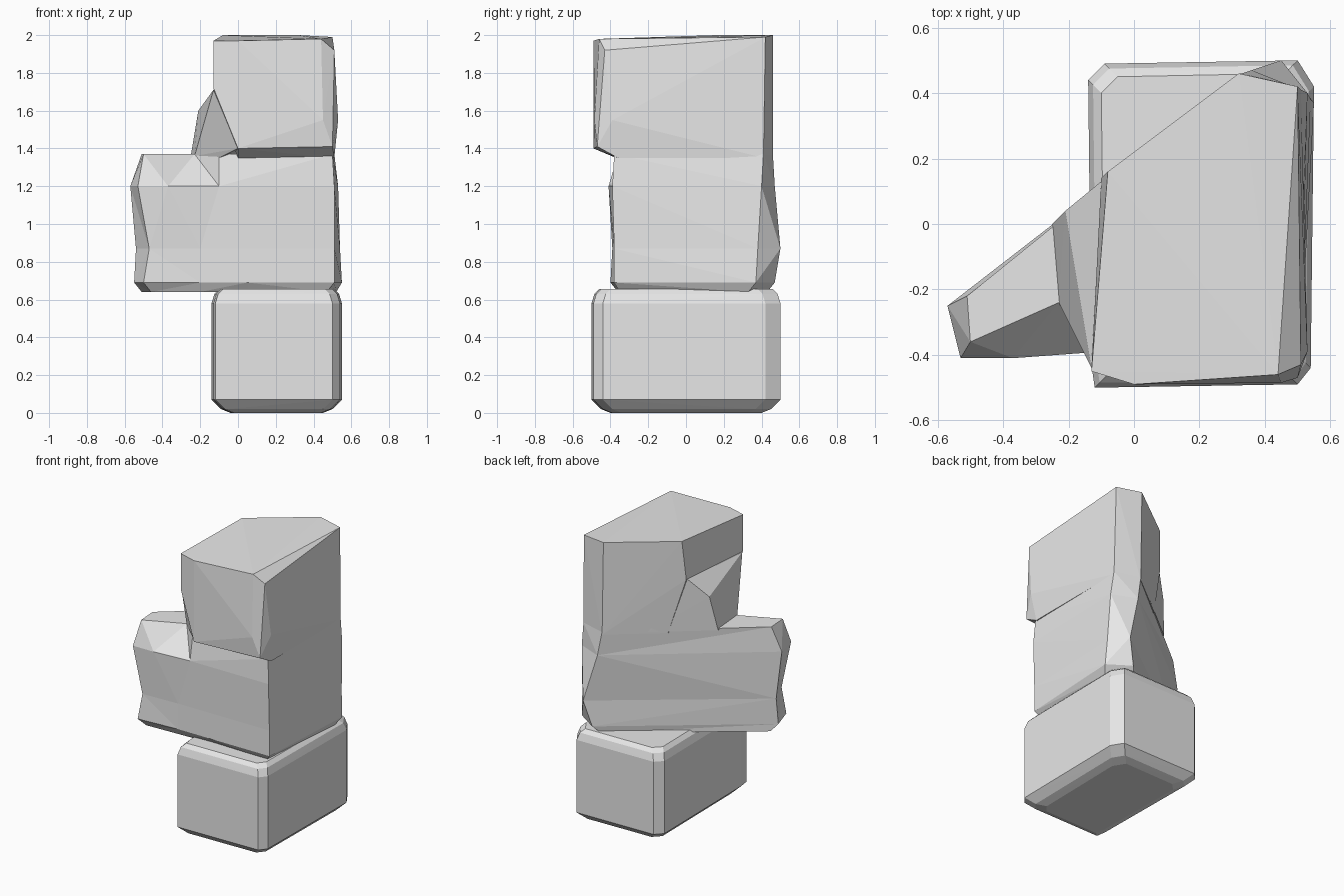
import bpy
import bmesh
from mathutils import Vector

default_cube = bpy.data.objects.get("Cube")
if default_cube:
    bpy.data.objects.remove(default_cube, do_unlink=True)

# One plain grey stone colour
stone = bpy.data.materials.new("grey_stone")
stone.use_nodes = True
grey = (0.8, 0.8, 0.8, 1)
stone.diffuse_color = grey
stone.node_tree.nodes["Principled BSDF"].inputs["Base Color"].default_value = grey


def finish(name, mesh_builder):
    """Turn a bmesh into a flat-shaded, faceted stone object."""
    bmesh.ops.triangulate(mesh_builder, faces=mesh_builder.faces[:])
    bmesh.ops.recalc_face_normals(mesh_builder, faces=mesh_builder.faces[:])
    mesh = bpy.data.meshes.new(name)
    mesh_builder.to_mesh(mesh)
    mesh_builder.free()
    mesh.materials.append(stone)
    stone_object = bpy.data.objects.new(name, mesh)
    bpy.context.collection.objects.link(stone_object)
    return stone_object


def hull_stone(name, points):
    """Chiselled convex stone wrapped around its corner points."""
    builder = bmesh.new()
    for point in points:
        builder.verts.new(point)
    result = bmesh.ops.convex_hull(builder, input=builder.verts[:])
    unused = {v for v in result["geom_interior"] + result["geom_unused"]
              if isinstance(v, bmesh.types.BMVert)}
    bmesh.ops.delete(builder, geom=list(unused), context='VERTS')
    return finish(name, builder)


def loft_stone(name, levels):
    """Stone lofted through plan outlines given as (height, outline)."""
    builder = bmesh.new()
    rings = [[builder.verts.new((x, y, height)) for x, y in outline]
             for height, outline in levels]
    for lower, upper in zip(rings, rings[1:]):
        for i in range(len(lower)):
            j = (i + 1) % len(lower)
            builder.faces.new((lower[i], lower[j], upper[j], upper[i]))
    builder.faces.new(rings[0][::-1])
    builder.faces.new(rings[-1])
    return finish(name, builder)


def inset(outline, amount):
    """Pull an outline in towards the middle of the base by a fixed distance."""
    middle = Vector((.21, 0))
    moved = []
    for corner in outline:
        offset = Vector(corner) - middle
        pulled = [c - amount * (1 if c > 0 else -1) for c in offset]
        moved.append(tuple(middle + Vector(pulled)))
    return moved


# Base stone: squarish block with worn upper and lower rims
base_outline = [(-.12, -.5), (.5, -.49), (.54, -.44), (.55, .42),
                (.5, .5), (-.09, .49), (-.14, .44), (-.13, -.43)]
loft_stone("base_stone", [
    (0, inset(base_outline, .1)),
    (.02, inset(base_outline, .05)),
    (.07, base_outline),
    (.58, base_outline),
    (.63, inset(base_outline, .015)),
    (.655, inset(base_outline, .04)),
])

# Middle stone: wedge in plan with a straight diagonal back and a side arm
loft_stone("middle_stone", [
    (.64, [(-.46, -.36), (-.2, -.35), (.05, -.34), (.47, -.35),
           (.52, .33), (.36, .43), (-.51, -.21)]),
    (.69, [(-.5, -.4), (-.2, -.38), (.05, -.38), (.51, -.38),
           (.55, .37), (.4, .47), (-.55, -.24)]),
    (.87, [(-.47, -.39), (-.2, -.38), (.05, -.38), (.51, -.38),
           (.54, .38), (.45, .5), (-.54, -.23)]),
    (1.2, [(-.53, -.41), (-.37, -.41), (-.1, -.39), (.51, -.39),
           (.53, .4), (.36, .47), (-.57, -.25)]),
    (1.37, [(-.5, -.36), (-.23, -.24), (-.1, -.36), (.5, -.38),
            (.51, .41), (.33, .46), (-.51, -.22)]),
])

# Top stone: overhangs at the front, chamfered towards the right side
hull_stone("top_stone", [
    (-.13, -.45, 1.97), (0, -.49, 1.97), (.44, -.46, 1.98),
    (.5, .42, 1.99), (.32, .46, 2), (-.08, .16, 2),
    (.51, -.43, 1.92), (.45, -.485, 1.55), (.53, -.39, 1.55),
    (-.13, -.45, 1.72), (-.1, .14, 1.73),
    (0, -.49, 1.4), (.5, -.47, 1.41), (.51, -.36, 1.35),
    (0, -.37, 1.35), (.51, .41, 1.35), (.33, .46, 1.35), (0, .2, 1.35),
])

# Shoulder: sloping stone that fills the corner between arm and top
hull_stone("shoulder_stone", [
    (-.25, 0, 1.36), (-.21, .04, 1.6), (-.1, .13, 1.73),
    (-.23, -.24, 1.36), (-.13, -.44, 1.71), (0, -.48, 1.4),
    (-.1, -.36, 1.35), (.1, .28, 1.36), (.1, 0, 1.73),
])
